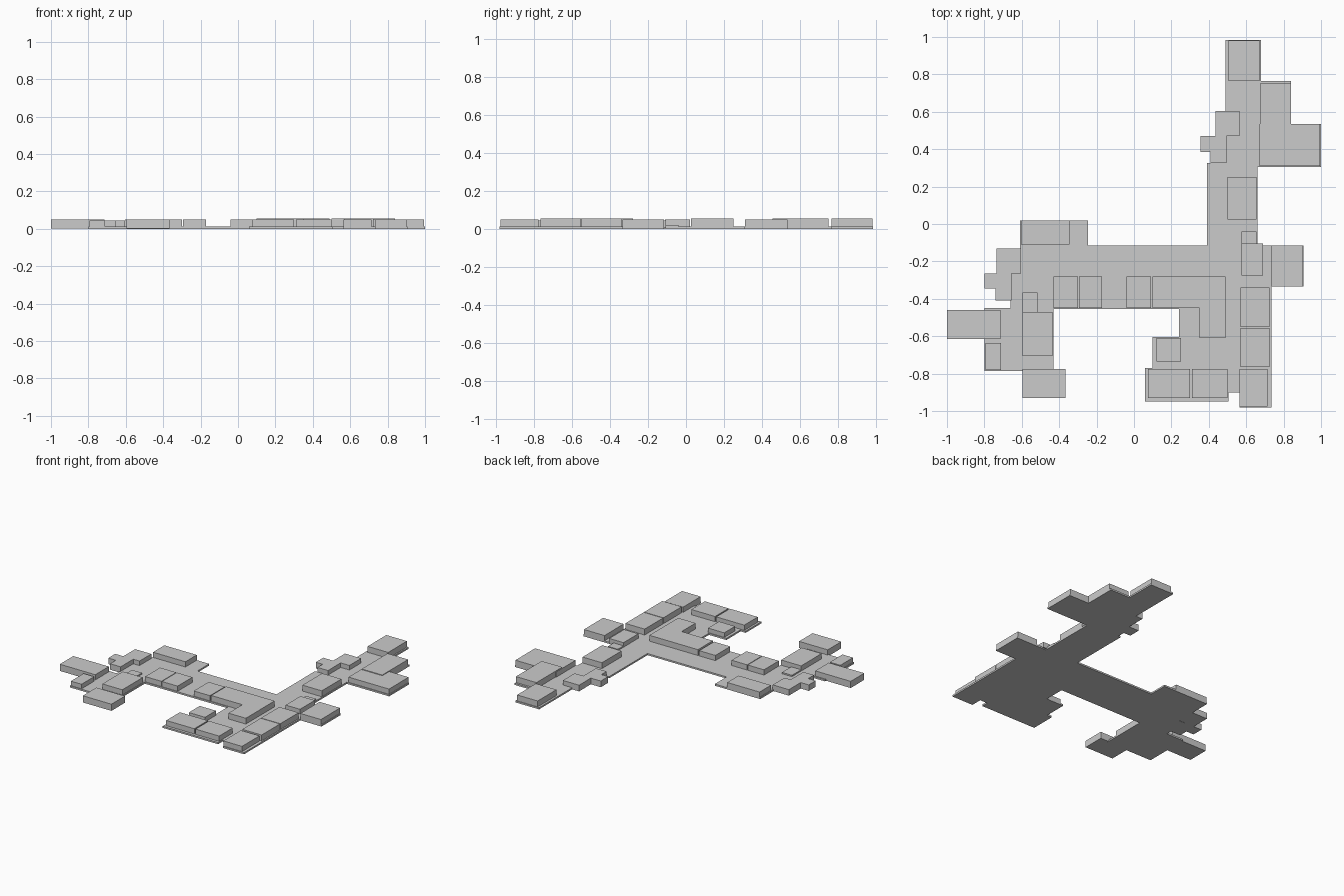
import bpy
import bmesh

default_cube = bpy.data.objects.get("Cube")
if default_cube:
    bpy.data.objects.remove(default_cube, do_unlink=True)

# Single plain grey
grey = bpy.data.materials.new("plain_grey")
grey.use_nodes = True
colour = (0.6, 0.6, 0.6, 1)
grey.diffuse_color = colour
grey.node_tree.nodes["Principled BSDF"].inputs["Base Color"].default_value = colour

# Shared heights
PLATE = 0.012
SLAB, LOW, MID, HIGH = 0.022, 0.045, 0.05, 0.055
SEATED = PLATE / 2
OVERHANG = PLATE / 8


def prism(name, outline, bottom, top):
    """Extrude a flat outline between two heights."""
    bm = bmesh.new()
    face = bm.faces.new([bm.verts.new((x, y, bottom)) for x, y in outline])
    grown = bmesh.ops.extrude_face_region(bm, geom=[face])["geom"]
    raised = [v for v in grown if isinstance(v, bmesh.types.BMVert)]
    bmesh.ops.translate(bm, verts=raised, vec=(0, 0, top - bottom))
    bmesh.ops.recalc_face_normals(bm, faces=bm.faces[:])
    mesh = bpy.data.meshes.new(name)
    bm.to_mesh(mesh)
    bm.free()
    mesh.materials.append(grey)
    obj = bpy.data.objects.new(name, mesh)
    bpy.context.collection.objects.link(obj)
    return obj


def block(name, left, right, front, back, top=MID, bottom=SEATED):
    """Rectangular room block standing on the plate."""
    corners = [(left, front), (right, front), (right, back), (left, back)]
    return prism(name, corners, bottom, top)


def corner_block(name, left, right, front, back, notch_x, notch_y, top):
    """L-shaped block with its front left corner missing."""
    corners = [(notch_x, front), (right, front), (right, back),
               (left, back), (left, notch_y), (notch_x, notch_y)]
    return prism(name, corners, OVERHANG, top)


# Thin floor plate with a stepped outline
floor_outline = [
    (.49, .985), (.49, .605), (.435, .605), (.435, .47), (.355, .47),
    (.355, .385), (.41, .385), (.41, .325), (.39, .325), (.39, -.115),
    (-.245, -.115), (-.245, .02), (-.61, .02), (-.61, -.265), (-.66, -.265),
    (-.66, -.45), (-.8, -.45), (-.8, -.785), (-.43, -.785), (-.43, -.455),
    (.24, -.455), (.24, -.605), (.1, -.605), (.1, -.77), (.06, -.77),
    (.06, -.95), (.505, -.95), (.505, -.9), (.565, -.9), (.565, -.98),
    (.735, -.98), (.735, -.335), (.905, -.335), (.905, -.115), (.66, -.115),
    (.66, .305), (1, .305), (1, .535), (.84, .535), (.84, .765),
    (.68, .765), (.68, .985),
]
prism("floor_plate", floor_outline, 0, PLATE)

# North wing
block("north_end_room", .505, .67, .765, .98, HIGH)
block("north_long_room", .675, .84, .455, .75, HIGH)
block("north_wide_room", .67, .995, .31, .535, MID)
block("north_small_room", .435, .565, .47, .605, LOW)
corner_block("north_corner_room", .355, .495, .325, .47, .41, .385, LOW)
block("north_corridor_room", .5, .655, .025, .25, HIGH)

# East side
block("east_low_step", .575, .655, -.105, -.04, SLAB)
block("east_small_room", .575, .69, -.275, -.105, LOW)
block("east_side_room", .735, .9, -.335, -.115, MID)
block("east_back_room", .57, .725, -.55, -.34, HIGH)
block("east_middle_room", .57, .725, -.765, -.555, HIGH)
block("east_front_room", .565, .715, -.975, -.775, MID)

# South rooms
block("south_right_room", .31, .5, -.93, -.775)
block("south_left_room", .075, .3, -.93, -.775)
block("south_small_room", .12, .25, -.735, -.61, LOW)

# Central hall rooms
hall = corner_block("hall_corner_room", .1, .49, -.61, -.28, .35, -.45, MID)
hall.location.z = SEATED - OVERHANG
for label, left, right in [("right", -.04, .09), ("middle", -.295, -.17), ("left", -.43, -.3)]:
    block("hall_" + label + "_room", left, right, -.45, -.28)

# West wing, with several rooms reaching past the plate
block("west_back_room", -.605, -.345, -.11, .02)
block("west_step_room", -.735, -.605, -.265, -.13, LOW, OVERHANG)
corner_block("west_corner_room", -.8, -.655, -.41, -.265, -.74, -.345, LOW)
block("west_end_room", -1, -.715, -.615, -.46, MID, OVERHANG)
block("west_front_small_room", -.795, -.71, -.78, -.635, LOW)
block("west_low_step", -.595, -.515, -.47, -.365, SLAB)
block("west_inner_room", -.595, -.435, -.705, -.47)
block("west_front_room", -.595, -.365, -.93, -.775, MID, OVERHANG)
